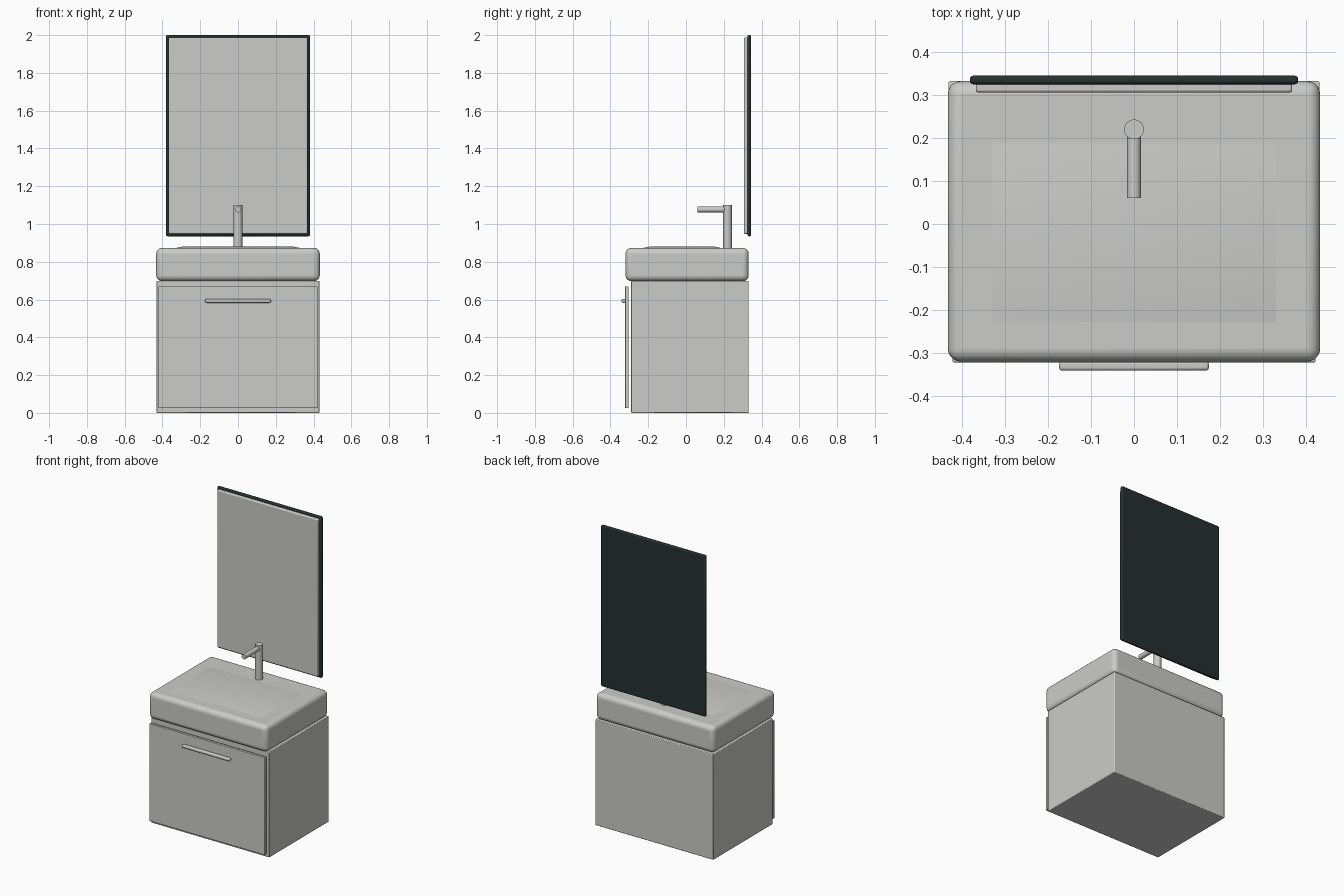
import bpy, bmesh, math
from mathutils import Matrix, Vector

old = bpy.data.objects.get("Cube")
if old:
    bpy.data.objects.remove(old, do_unlink=True)


def material(name, rgb):
    m = bpy.data.materials.new(name)
    m.use_nodes = True
    m.diffuse_color = (*rgb, 1)
    m.node_tree.nodes["Principled BSDF"].inputs["Base Color"].default_value = (*rgb, 1)
    return m


GREY = material("light grey", (0.6, 0.6, 0.59))
DARK = material("dark charcoal", (0.02, 0.029, 0.029))


def finish(name, bm, mat, bevel=0, segments=3, angle=35):
    mesh = bpy.data.meshes.new(name)
    bm.to_mesh(mesh)
    bm.free()
    obj = bpy.data.objects.new(name, mesh)
    bpy.context.collection.objects.link(obj)
    mesh.materials.append(mat)
    if bevel:
        mod = obj.modifiers.new("rounded edges", 'BEVEL')
        mod.width, mod.segments = bevel, segments
        mod.limit_method = 'ANGLE'
    bpy.ops.object.select_all(action='DESELECT')
    obj.select_set(True)
    bpy.context.view_layer.objects.active = obj
    bpy.ops.object.shade_smooth_by_angle(angle=math.radians(angle))
    return obj


def box(name, lo, hi, mat=GREY, bevel=0, segments=3, top_inset=0):
    lo, hi = Vector(lo), Vector(hi)
    bm = bmesh.new()
    bmesh.ops.create_cube(bm, size=1)
    for v in bm.verts:
        top = v.co.z > 0
        v.co = (lo + hi) / 2 + v.co * (hi - lo)
        if top:
            for i in (0, 1):
                v.co[i] += top_inset if v.co[i] < (lo[i] + hi[i]) / 2 else -top_inset
    return finish(name, bm, mat, bevel, segments)


def rod(name, start, end, radius, bevel=0, sides=32):
    start, end = Vector(start), Vector(end)
    axis = end - start
    bm = bmesh.new()
    bmesh.ops.create_cone(bm, cap_ends=True, segments=sides, radius1=radius,
                          radius2=radius, depth=axis.length)
    turn = Vector((0, 0, 1)).rotation_difference(axis).to_matrix().to_4x4()
    bm.transform(Matrix.Translation((start + end) / 2) @ turn)
    return finish(name, bm, GREY, bevel)


# Vanity cabinet, drawer front and bar handle
box("cabinet", (-0.432, -0.29, 0), (0.432, 0.332, 0.698), bevel=0.004, segments=2)
box("drawer_front", (-0.422, -0.322, 0.025), (0.422, -0.304, 0.67), bevel=0.003, segments=2)
box("handle", (-0.174, -0.341, 0.583), (0.174, -0.319, 0.603), bevel=0.007)

# Basin with a softly raised centre panel
box("basin", (-0.433, -0.32, 0.698), (0.433, 0.332, 0.873), bevel=0.03, segments=5)
box("basin_panel", (-0.34, -0.238, 0.871), (0.34, 0.197, 0.88), bevel=0.002, segments=2,
    top_inset=0.045)

# Tap
rod("tap_body", (0, 0.22, 0.86), (0, 0.22, 1.1), 0.023)
rod("tap_spout", (0, 0.22, 1.077), (0, 0.06, 1.077), 0.016)

# Wall mirror and its backing
box("mirror_backing", (-0.382, 0.325, 0.935), (0.382, 0.345, 2.0), DARK, bevel=0.008)
box("mirror_glass", (-0.368, 0.306, 0.948), (0.368, 0.33, 1.987), bevel=0.006)
